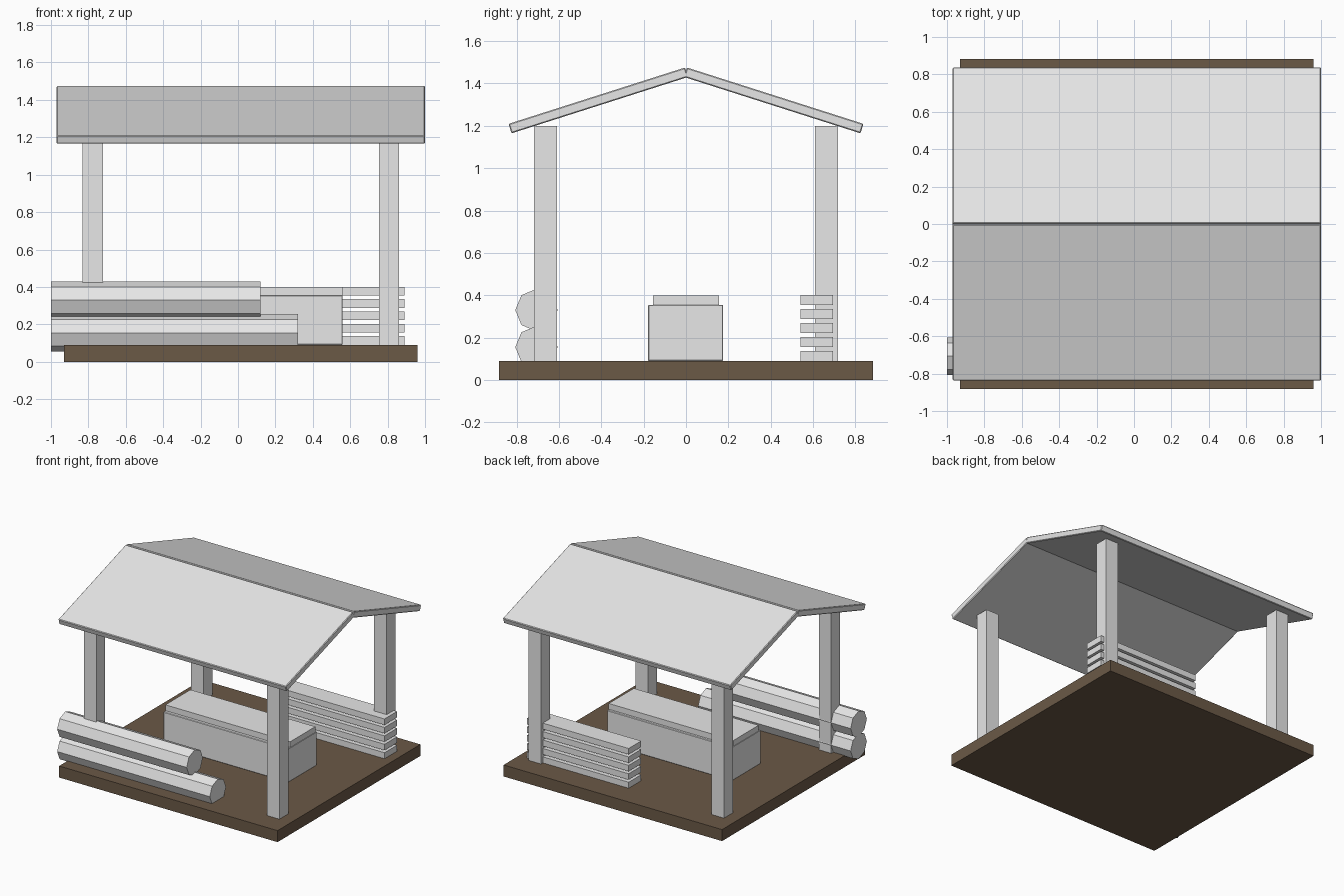
import bpy
import math

default = bpy.data.objects.get("Cube")
if default:
    bpy.data.objects.remove(default, do_unlink=True)


def make_material(name, rgb):
    mat = bpy.data.materials.new(name)
    mat.use_nodes = True
    mat.diffuse_color = (*rgb, 1)
    mat.node_tree.nodes["Principled BSDF"].inputs["Base Color"].default_value = (*rgb, 1)
    return mat


GREY = make_material("light grey", (0.8, 0.8, 0.8))
BROWN = make_material("dark brown", (0.146, 0.1, 0.062))


def finish(name, mat, bevel=0):
    obj = bpy.context.object
    obj.name = obj.data.name = name
    obj.data.materials.append(mat)
    if bevel:
        mod = obj.modifiers.new("soft edges", "BEVEL")
        mod.width = bevel
        mod.segments = 1
    return obj


def box(name, centre, size, mat=GREY, tilt=0, bevel=0):
    bpy.ops.mesh.primitive_cube_add(size=1, location=centre, rotation=(tilt, 0, 0))
    obj = finish(name, mat, bevel)
    # Scale the mesh itself so bevels stay even
    for v in obj.data.vertices:
        v.co = [c * s for c, s in zip(v.co, size)]
    return obj


def log(name, x_start, x_end, y, z, radius):
    bpy.ops.mesh.primitive_cylinder_add(
        vertices=8, radius=radius, depth=x_end - x_start,
        location=((x_start + x_end) / 2, y, z), rotation=(0, math.pi / 2, 0))
    return finish(name, GREY)


MID_X = 0.015
FLOOR = 0.09

# Ground slab
box("base", (MID_X, 0, FLOOR / 2), (1.89, 1.765, FLOOR), BROWN)

# Corner posts and the two roof slopes
for side, y_sign in (("front", -1), ("back", 1)):
    for hand, x_sign in (("right", -1), ("left", 1)):
        box(f"{side}_{hand}_post", (MID_X + x_sign * 0.792, y_sign * 0.663, 0.645),
            (0.108, 0.11, 1.11))
    box(f"{side}_roof_slope", (MID_X, y_sign * 0.414, 1.32), (1.97, 0.875, 0.047),
        tilt=-y_sign * math.radians(17.7), bevel=0.005)

# Chest with a narrower lid
box("chest", (0.02, -0.002, 0.2225), (1.08, 0.355, 0.265), bevel=0.004)
box("chest_lid", (0.02, 0, 0.3775), (1.08, 0.31, 0.045))

# Stacked planks at the back
for i in range(5):
    box(f"plank_{i + 1}", (0.45, 0.617, FLOOR + 0.0235 + i * 0.066), (0.88, 0.155, 0.047))

# Stacked logs at the front
log("lower_log", -1, 0.32, -0.706, 0.155, 0.1)
log("upper_log", -1, 0.12, -0.706, 0.33, 0.1)
